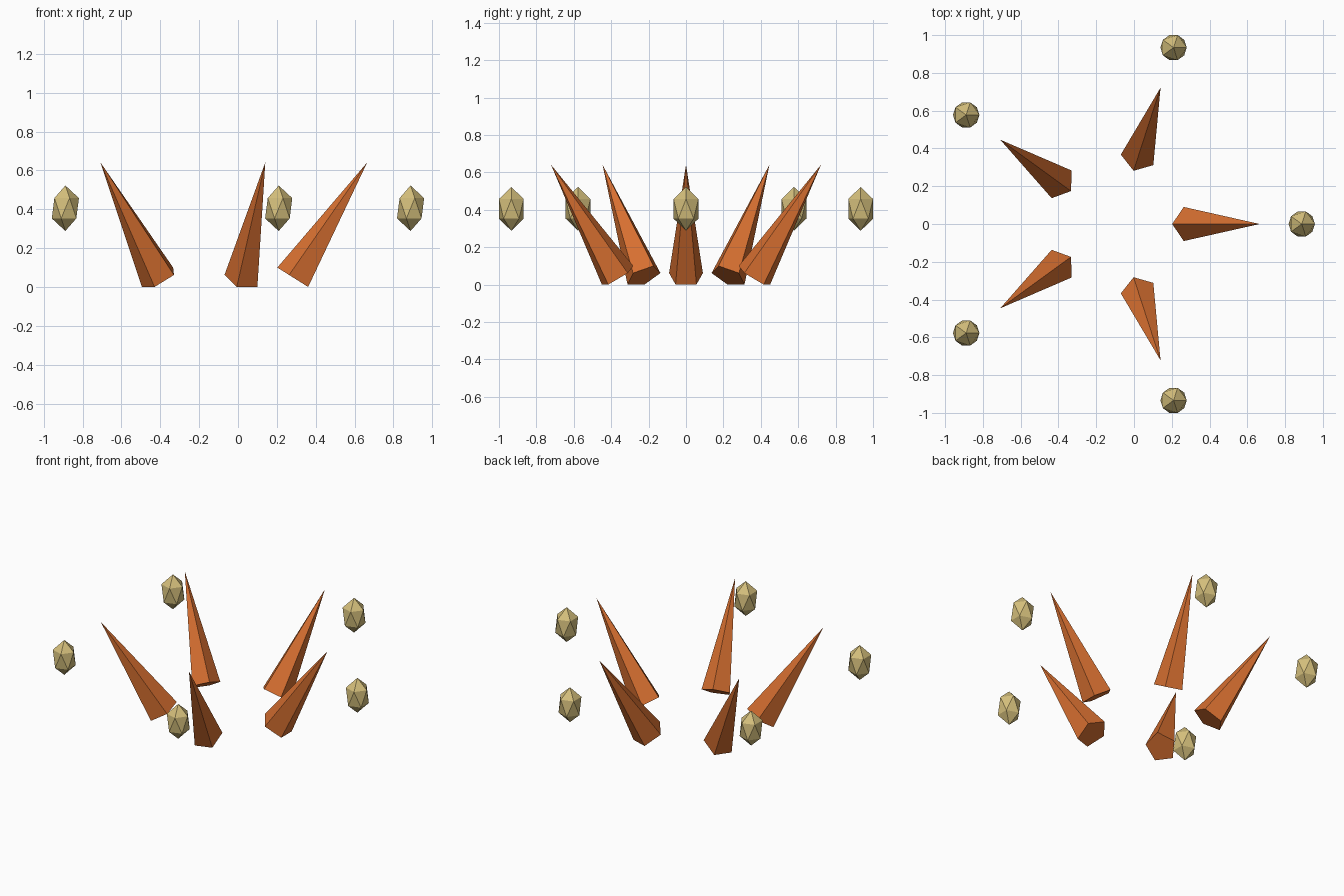
import bpy, bmesh, math
from mathutils import Matrix, Vector

if "Cube" in bpy.data.objects:
    bpy.data.objects.remove(bpy.data.objects["Cube"])

CX = -0.094          # ring centre, so the five-fold layout is centred in x
COUNT = 5


def material(name, rgb):
    m = bpy.data.materials.new(name)
    m.diffuse_color = (*rgb, 1)
    m.use_nodes = True
    m.node_tree.nodes["Principled BSDF"].inputs["Base Color"].default_value = m.diffuse_color
    return m


orange = material("burnt_orange", (0.68, 0.16, 0.03))
sand = material("pale_gold", (0.66, 0.52, 0.20))


def add_object(name, bm, mat, matrix):
    bmesh.ops.recalc_face_normals(bm, faces=bm.faces)
    mesh = bpy.data.meshes.new(name)
    bm.to_mesh(mesh)
    bm.free()
    mesh.materials.append(mat)
    obj = bpy.data.objects.new(name, mesh)
    obj.matrix_world = matrix
    bpy.context.collection.objects.link(obj)


def spike_mesh():
    # five-sided spike leaning outward along +x, one base corner facing inward
    bm = bmesh.new()
    base, tip = Vector((0.384, 0, 0.0447)), Vector((0.759, 0, 0.641))
    axis = (tip - base).normalized()
    inward = Vector((-axis.z, 0, axis.x))
    ring = []
    for k in range(5):
        a = math.tau * k / 5
        ring.append(bm.verts.new(base + inward * 0.1035 * math.cos(a)
                                 + Vector((0, 0.095 * math.sin(a), 0))))
    top = bm.verts.new(tip)
    bm.faces.new(ring)
    for k in range(5):
        bm.faces.new((ring[k], ring[(k + 1) % 5], top))
    return bm


def gem_mesh():
    # stretched twenty-sided gem
    bm = bmesh.new()
    bmesh.ops.create_icosphere(bm, subdivisions=1, radius=1)
    bmesh.ops.scale(bm, vec=(0.078, 0.078, 0.117), verts=bm.verts)
    return bm


for i in range(COUNT):
    a = math.tau * i / COUNT
    # leaning spike
    add_object(f"spike_{i + 1}", spike_mesh(), orange,
               Matrix.Translation((CX, 0, 0)) @ Matrix.Rotation(a, 4, 'Z'))
    # floating gem beyond the spike tip
    add_object(f"floating_gem_{i + 1}", gem_mesh(), sand,
               Matrix.Translation((CX + 0.982 * math.cos(a), 0.982 * math.sin(a), 0.405)))
